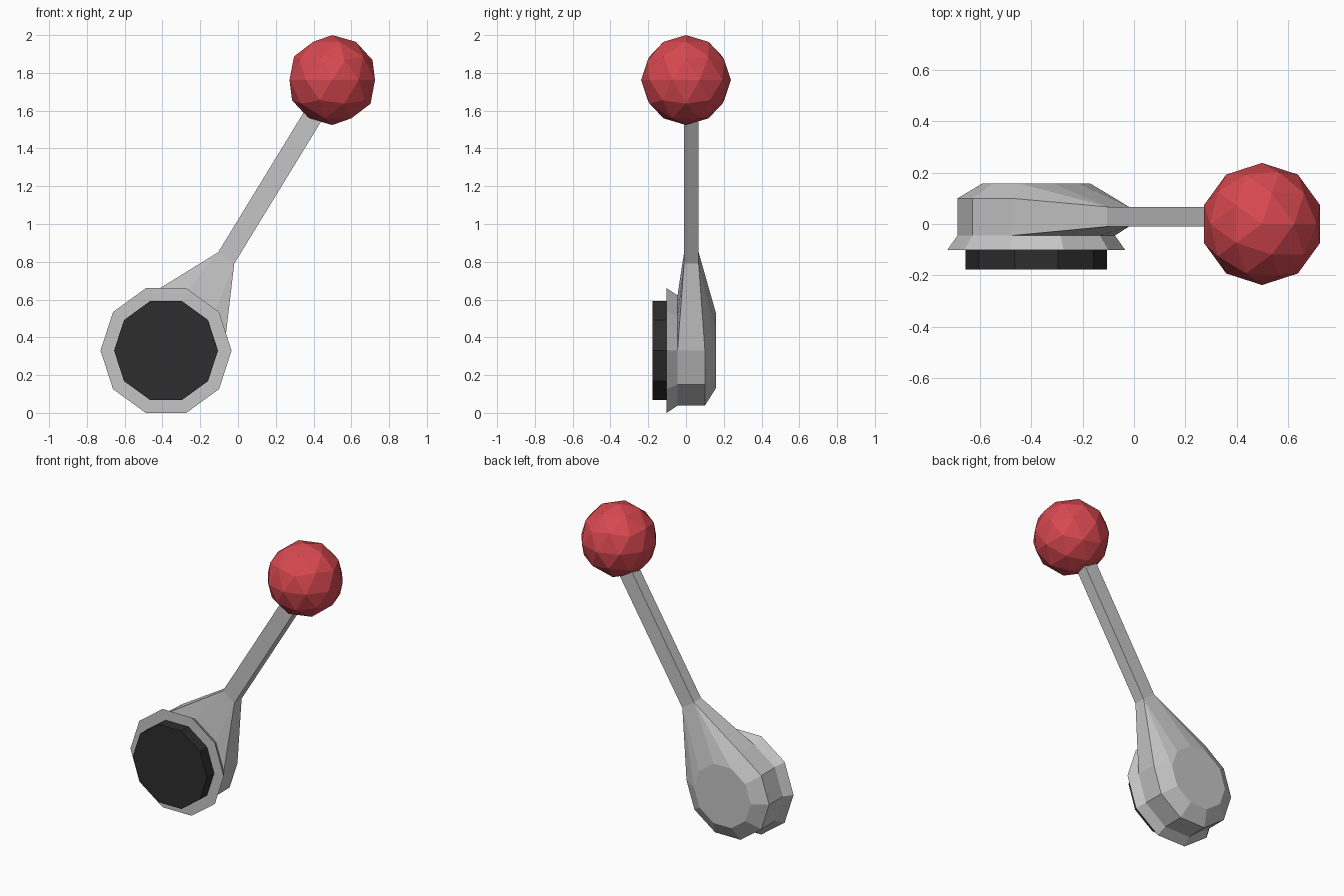
import bpy, bmesh, math
from mathutils import Vector

if "Cube" in bpy.data.objects:
    bpy.data.objects.remove(bpy.data.objects["Cube"])

CX, CZ = -0.381, 0.33   # hub centre
SIDES = 10


def material(name, rgb):
    m = bpy.data.materials.new(name)
    m.diffuse_color = (*rgb, 1)
    m.use_nodes = True
    m.node_tree.nodes["Principled BSDF"].inputs["Base Color"].default_value = m.diffuse_color
    return m


metal = material("light grey metal", (0.56, 0.56, 0.56))
black = material("black rubber", (0.026, 0.026, 0.026))
red = material("red knob", (0.68, 0.065, 0.08))


def ring(r, y):
    return [Vector((CX + r * math.cos(2 * math.pi * i / SIDES), y,
                    CZ + r * math.sin(2 * math.pi * i / SIDES))) for i in range(SIDES)]


def finish(bm, name, mat):
    bmesh.ops.recalc_face_normals(bm, faces=bm.faces)
    me = bpy.data.meshes.new(name)
    bm.to_mesh(me)
    bm.free()
    me.materials.append(mat)
    ob = bpy.data.objects.new(name, me)
    bpy.context.collection.objects.link(ob)
    return ob


def hull(name, points, mat):
    """Convex solid around the given points, with flat areas merged."""
    bm = bmesh.new()
    for p in points:
        bm.verts.new(p)
    res = bmesh.ops.convex_hull(bm, input=bm.verts)
    loose = [v for v in bm.verts if not v.link_faces]
    bmesh.ops.delete(bm, geom=loose, context='VERTS')
    bmesh.ops.dissolve_limit(bm, angle_limit=math.radians(1),
                             verts=bm.verts, edges=bm.edges)
    return finish(bm, name, mat)


def section(shift):
    """Square cross-section of the arm, moved along the arm."""
    step = Vector((0.55, 0, 0.90)) * shift
    return [Vector((x, y, z)) + step
            for x, z in ((-0.105, 0.85), (-0.02, 0.79)) for y in (-0.01, 0.067)]


# Hub with bevelled back, tapering into the neck of the arm
hull("hub_and_neck", ring(0.307, -0.045) + ring(0.307, 0.10) + ring(0.21, 0.158) + section(0), metal)

# Flared rim at the front of the hub
hull("front_rim", ring(0.347, -0.102) + ring(0.307, -0.045), metal)

# Black mounting disc
hull("mounting_disc", ring(0.275, -0.178) + ring(0.275, -0.10), black)

# Straight arm running into the knob
hull("arm", section(0) + section(0.98), metal)

# Faceted ball knob
bm = bmesh.new()
bmesh.ops.create_icosphere(bm, subdivisions=2, radius=0.238)
bmesh.ops.translate(bm, verts=bm.verts, vec=(0.499, 0, 1.762))
finish(bm, "knob", red)
